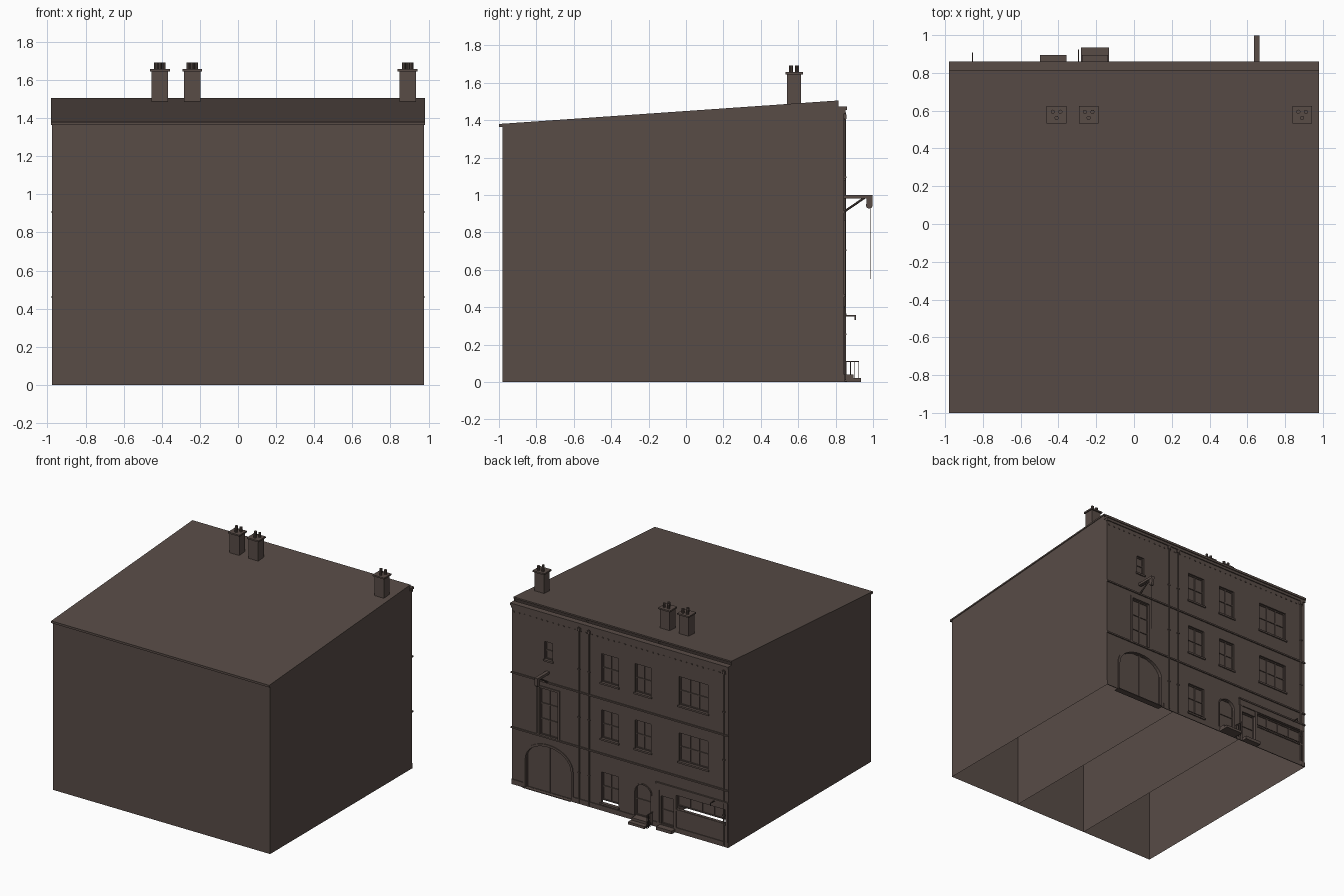
import bpy, bmesh, math
from mathutils import Vector

if "Cube" in bpy.data.objects:
    bpy.data.objects.remove(bpy.data.objects["Cube"], do_unlink=True)

F = 0.845          # street wall plane
W = 0.975          # half width
D = 0.02           # depth of openings

mat = bpy.data.materials.new("dark_brown")
mat.use_nodes = True
colour = (0.098, 0.072, 0.062, 1)
mat.diffuse_color = colour
mat.node_tree.nodes["Principled BSDF"].inputs["Base Color"].default_value = colour


def finish(name, bm, recalc=True):
    if recalc:
        bmesh.ops.recalc_face_normals(bm, faces=bm.faces)
    me = bpy.data.meshes.new(name)
    bm.to_mesh(me)
    bm.free()
    me.materials.append(mat)
    ob = bpy.data.objects.new(name, me)
    bpy.context.collection.objects.link(ob)
    return ob


def add_box(bm, x0, x1, y0, y1, z0, z1):
    vs = bmesh.ops.create_cube(bm, size=1)["verts"]
    for v in vs:
        v.co = ((x0 + x1) / 2 + v.co.x * (x1 - x0), (y0 + y1) / 2 + v.co.y * (y1 - y0),
                (z0 + z1) / 2 + v.co.z * (z1 - z0))


def boxes(name, *dims):
    bm = bmesh.new()
    for d in dims:
        add_box(bm, *d)
    return finish(name, bm)


def poly(bm, pts):
    return bm.faces.new([bm.verts.new(p) for p in pts])


def prism(name, pts, offset):
    bm = bmesh.new()
    face = poly(bm, pts)
    new = bmesh.ops.extrude_face_region(bm, geom=[face])["geom"]
    bmesh.ops.translate(bm, vec=offset, verts=[g for g in new if isinstance(g, bmesh.types.BMVert)])
    return finish(name, bm)


def rod(name, a, b, r, sides=8):
    a, b = Vector(a), Vector(b)
    bm = bmesh.new()
    bmesh.ops.create_cone(bm, cap_ends=True, segments=sides, radius1=r, radius2=r, depth=(b - a).length)
    turn = (b - a).to_track_quat("Z", "Y").to_matrix()
    for v in bm.verts:
        v.co = turn @ v.co + (a + b) / 2
    return finish(name, bm)


# Openings: name, x range, z range, columns, rows, gap under the pane
upper = [("a", 0.017, 0.169, 2, 2), ("b", -0.278, -0.135, 2, 2), ("c", -0.789, -0.529, 3, 2)]
openings = []
for floor, low, high in (("middle", 0.585, 0.815), ("top", 1.04, 1.272)):
    for n, x0, x1, c, r in upper:
        openings.append((f"{floor}_window_{n}", x0, x1, low, high, c, r, 0))
openings += [
    ("ground_window", 0.017, 0.169, 0.06, 0.31, 2, 2, 0.02),
    ("attic_window", 0.61, 0.68, 1.09, 1.235, 1, 2, 0),
    ("loading_door", 0.56, 0.725, 0.465, 0.85, 2, 3, 0),
    ("gateway", 0.44, 0.85, 0, 0.385, 2, 1, 0),
    ("house_door", -0.278, -0.135, 0.04, 0.305, 1, 2, 0),
    ("shop_door", -0.485, -0.365, 0.03, 0.26, 1, 2, 0),
    ("shop_window", -0.945, -0.505, 0.19, 0.3, 4, 1, 0.022),
]

# Street wall as a grid with cells left out for the openings
bm = bmesh.new()
xs = sorted({-W, W} | {v for o in openings for v in o[1:3]})
zs = sorted({0, 1.46} | {v for o in openings for v in o[3:5]})
for xa, xb in zip(xs, xs[1:]):
    for za, zb in zip(zs, zs[1:]):
        cx, cz = (xa + xb) / 2, (za + zb) / 2
        if not any(o[1] < cx < o[2] and o[3] < cz < o[4] for o in openings):
            poly(bm, [(xb, F, za), (xa, F, za), (xa, F, zb), (xb, F, zb)])
bmesh.ops.remove_doubles(bm, verts=bm.verts, dist=0.0001)
bmesh.ops.dissolve_limit(bm, angle_limit=0.01, verts=bm.verts, edges=bm.edges)
finish("street_wall", bm, recalc=False)

# Reveals, panes and glazing bars
for name, x0, x1, z0, z1, cols, rows, gap in openings:
    bm = bmesh.new()
    corner = [(x0, z0), (x0, z1), (x1, z1), (x1, z0)]
    for (xa, za), (xb, zb) in zip(corner, corner[1:] + corner[:1]):
        poly(bm, [(xa, F, za), (xb, F, zb), (xb, F - D, zb), (xa, F - D, za)])
    lo = z0 + gap
    poly(bm, [(x1, F - D, lo), (x0, F - D, lo), (x0, F - D, z1), (x1, F - D, z1)])
    finish(name + "_pane", bm, recalc=False)
    t, y = 0.004, F - D + 0.007
    bars = [(x0, x1, F - D, y, z - t, z + t)
            for z in [lo + t + (z1 - lo - 2 * t) * i / rows for i in range(rows + 1)]]
    bars += [(x - t, x + t, F - D, y, lo, z1)
             for x in [x0 + t + (x1 - x0 - 2 * t) * i / cols for i in range(cols + 1)]]
    boxes(name + "_bars", *bars)
    if "window" in name and name != "shop_window":
        boxes(name + "_sill", (x0 - 0.01, x1 + 0.01, F - D, F + 0.009, z0 - 0.014, z0))


# Arched heads filling the corners of square openings, with a raised rim
def arch(name, x0, x1, spring, top, rim):
    cx, r, n = (x0 + x1) / 2, (x1 - x0) / 2, 16
    def curve(extra):
        return [(cx + (r + extra) * math.cos(math.pi * i / n),
                 spring + (top - spring + extra) * math.sin(math.pi * i / n)) for i in range(n + 1)]
    inner, outer = curve(0), curve(rim)
    half = n // 2
    for side, pts, x in (("left", inner[:half + 1], x1), ("right", inner[half:], x0)):
        prism(f"{name}_{side}_corner", [(p, F, q) for p, q in pts + [(x, top)]], (0, -D, 0))
    prism(name + "_rim", [(p, F, q) for p, q in inner + outer[::-1]], (0, 0.006, 0))
    boxes(name + "_jambs", (x0 - rim, x0, F, F + 0.006, 0, spring),
          (x1, x1 + rim, F, F + 0.006, 0, spring))


arch("gateway_arch", 0.44, 0.85, 0.24, 0.385, 0.018)
arch("door_arch", -0.278, -0.135, 0.24, 0.305, 0.01)

# Open-bottomed shell with party walls
profile = [(-0.98, 0), (F, 0), (F, 1.46), (0.815, 1.47), (0.815, 1.495), (-0.98, 1.37)]
for name, x in (("right_wall", -W), ("right_party_wall", -W / 3), ("left_party_wall", W / 3), ("left_wall", W)):
    bm = bmesh.new()
    pts = [(x, y, z) for y, z in profile]
    poly(bm, pts if x > 0 else pts[::-1])
    finish(name, bm, recalc=False)
bm = bmesh.new()
poly(bm, [(-W, -0.98, 0), (W, -0.98, 0), (W, -0.98, 1.37), (-W, -0.98, 1.37)])
finish("rear_wall", bm, recalc=False)

# Sloping roof, gutter and cornice
roof = [(-0.99, 1.368), (0.815, 1.493), (0.815, 1.505), (-0.99, 1.38)]
prism("roof", [(-0.98, y, z) for y, z in roof], (1.96, 0, 0))
boxes("rear_gutter", (-0.98, 0.98, -1, -0.978, 1.363, 1.38))
boxes("cornice", (-0.98, 0.98, 0.812, 0.86, 1.455, 1.473), (-0.978, 0.978, F - 0.01, 0.853, 1.435, 1.455))
boxes("dentils", *[(-0.95 + i * 0.05, -0.938 + i * 0.05, F, F + 0.005, 1.4, 1.408) for i in range(39)])
boxes("string_courses", *[(-0.978, 0.978, F, F + 0.009, z, z + 0.012) for z in (0.455, 0.902)])
boxes("plinth", (-W, -0.5, F, F + 0.006, 0, 0.04), (-0.36, -0.29, F, F + 0.006, 0, 0.04),
      (-0.125, 0.42, F, F + 0.006, 0, 0.04), (0.87, W, F, F + 0.006, 0, 0.04))

# Chimneys
for i, x in enumerate((-0.41, -0.24, 0.89)):
    y = 0.578
    boxes(f"chimney_{i}", (x - 0.043, x + 0.043, y - 0.037, y + 0.037, 1.47, 1.645),
          (x - 0.052, x + 0.052, y - 0.047, y + 0.047, 1.645, 1.657))
    for j, (dx, dy) in enumerate(((-0.02, 0.016), (0.02, 0.016), (0, -0.016))):
        rod(f"chimney_{i}_pot_{j}", (x + dx, y + dy, 1.65), (x + dx, y + dy, 1.692), 0.011, 10)

# Downpipes with hoppers and brackets
for i, x in enumerate((0.366, 0.277, -0.935)):
    rod(f"downpipe_{i}", (x, F + 0.005, 0.01), (x, F + 0.005, 1.44), 0.006)
    boxes(f"downpipe_{i}_fittings", (x - 0.012, x + 0.012, F, F + 0.014, 1.405, 1.43),
          *[(x - 0.01, x + 0.01, F, F + 0.012, z, z + 0.008) for z in (0.25, 0.7, 1.09)])

# Loading door posts and hoist
boxes("loading_door_frame", (0.542, 0.56, F, F + 0.007, 0.465, 0.865), (0.725, 0.743, F, F + 0.007, 0.465, 0.865),
      (0.542, 0.743, F, F + 0.007, 0.85, 0.866))
boxes("hoist_beam", (0.636, 0.664, F, 0.998, 0.98, 1.0))
rod("hoist_brace", (0.65, F, 0.91), (0.65, 0.955, 0.985), 0.006)
boxes("hoist_block", (0.638, 0.662, 0.965, 0.998, 0.945, 0.985))
rod("hoist_wheel", (0.638, 0.98, 0.945), (0.662, 0.98, 0.945), 0.018, 12)
rod("hoist_rope", (0.65, 0.985, 0.55), (0.65, 0.985, 0.94), 0.002, 6)
boxes("gateway_threshold", (0.44, 0.87, 0.81, 0.86, 0, 0.006))

# Door steps and railing
boxes("house_steps", (-0.28, -0.133, F, 0.935, 0, 0.02), (-0.275, -0.138, F, 0.895, 0.02, 0.04))
boxes("shop_step", (-0.497, -0.357, F, 0.895, 0, 0.025))
rails = [(-0.297, -0.291, y, y + 0.004, 0, 0.11) for y in (0.855, 0.878, 0.9, 0.921)]
boxes("railing", *rails, (-0.297, -0.291, F, 0.925, 0.107, 0.113))

# Shopfront
boxes("shop_fascia", (-0.97, -0.33, F, F + 0.008, 0.305, 0.355), (-0.975, -0.325, F, F + 0.014, 0.355, 0.367))
boxes("shop_pilasters", *[(x - 0.01, x + 0.01, F, F + 0.007, 0, 0.305) for x in (-0.96, -0.495, -0.345)])
boxes("shop_sill", (-0.95, -0.505, F, F + 0.008, 0.178, 0.189))
boxes("sign_bracket", (-0.858, -0.852, F, 0.908, 0.35, 0.357), (-0.858, -0.852, 0.902, 0.908, 0.33, 0.352))
